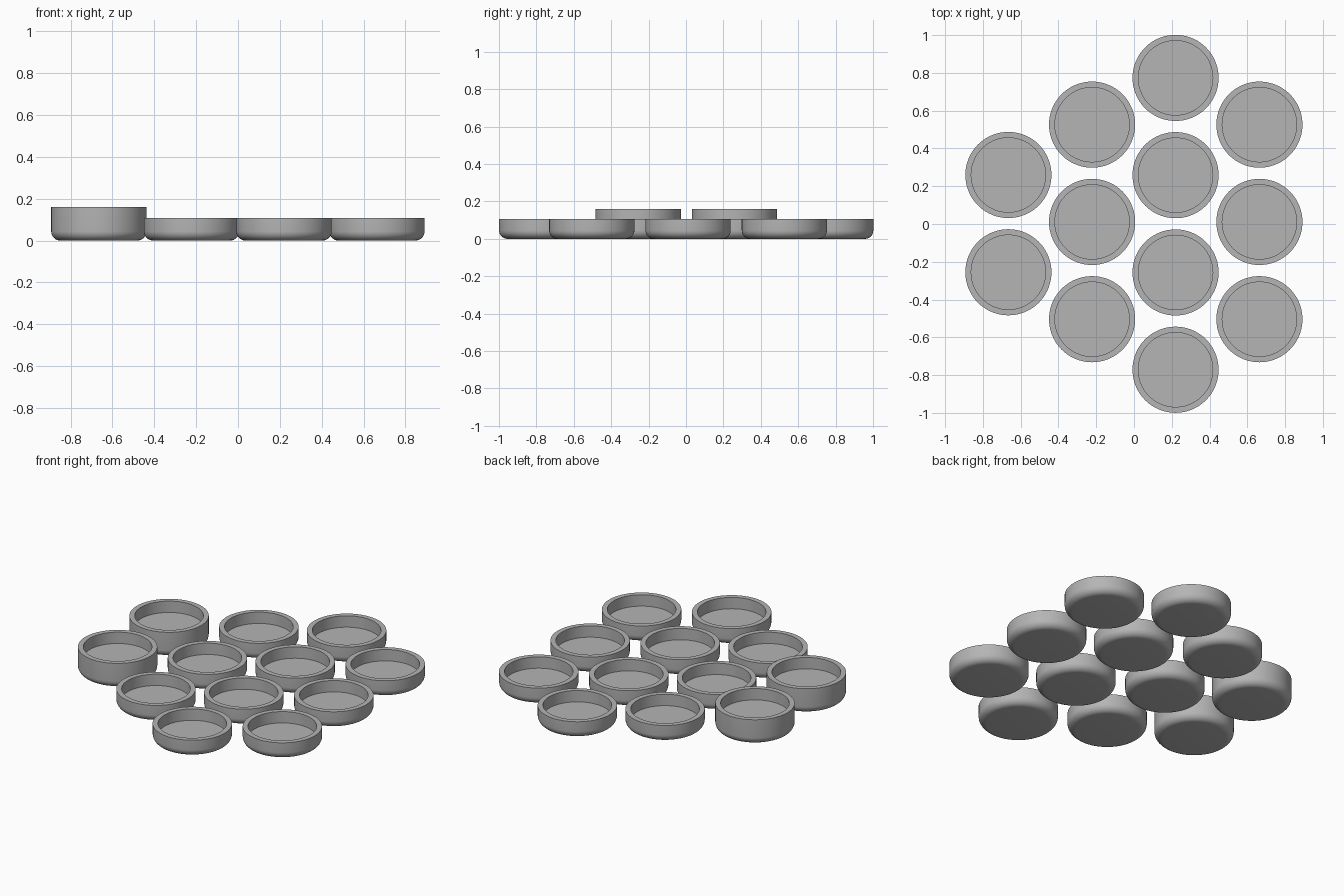
import bpy, bmesh
from math import sin, cos, pi, radians

cube = bpy.data.objects.get("Cube")
if cube:
    bpy.data.objects.remove(cube, do_unlink=True)

gray = bpy.data.materials.new("plain gray")
gray.use_nodes = True
COLOR = (0.46, 0.46, 0.46, 1)
gray.diffuse_color = COLOR
gray.node_tree.nodes["Principled BSDF"].inputs["Base Color"].default_value = COLOR

OUTER, INNER, FILLET, DEPTH = 0.228, 0.197, 0.045, 0.072
LOW, TALL = 0.107, 0.16
SEGMENTS = 72


def cup_profile(height):
    """Half section: flat base, rounded lower edge, wall, rim, recessed floor."""
    points = [(0, 0)]
    for i in range(9):
        a = pi / 2 * i / 8
        points.append((OUTER - FILLET + FILLET * sin(a), FILLET - FILLET * cos(a)))
    floor = height - DEPTH
    return points + [(OUTER, height), (INNER, height), (INNER, floor), (0, floor)]


def make_cup(name, x, y, height):
    bm = bmesh.new()
    verts = [bm.verts.new((r, 0, z)) for r, z in cup_profile(height)]
    edges = [bm.edges.new(pair) for pair in zip(verts, verts[1:])]
    bmesh.ops.spin(bm, geom=verts + edges, cent=(0, 0, 0), axis=(0, 0, 1),
                   angle=2 * pi, steps=SEGMENTS)
    bmesh.ops.remove_doubles(bm, verts=bm.verts, dist=0.0001)
    bmesh.ops.recalc_face_normals(bm, faces=bm.faces)
    mesh = bpy.data.meshes.new(name)
    bm.to_mesh(mesh)
    bm.free()
    mesh.materials.append(gray)
    cup = bpy.data.objects.new(name, mesh)
    cup.location = (x, y, 0)
    bpy.context.collection.objects.link(cup)
    cup.select_set(True)
    bpy.context.view_layer.objects.active = cup


# Staggered columns of cups: x, centre y, count, height
bpy.ops.object.select_all(action="DESELECT")
PITCH = 0.515
columns = [("tall_cup", -0.665, 0.002, 2, TALL),
           ("inner_cup", -0.222, 0.011, 3, LOW),
           ("long_row_cup", 0.22, 0.001, 4, LOW),
           ("outer_cup", 0.664, 0.011, 3, LOW)]
for name, x, mid, count, height in columns:
    for i in range(count):
        y = mid + (i - (count - 1) / 2) * PITCH
        make_cup(f"{name}_{i + 1}", x, y, height)

bpy.ops.object.shade_smooth_by_angle(angle=radians(35))
